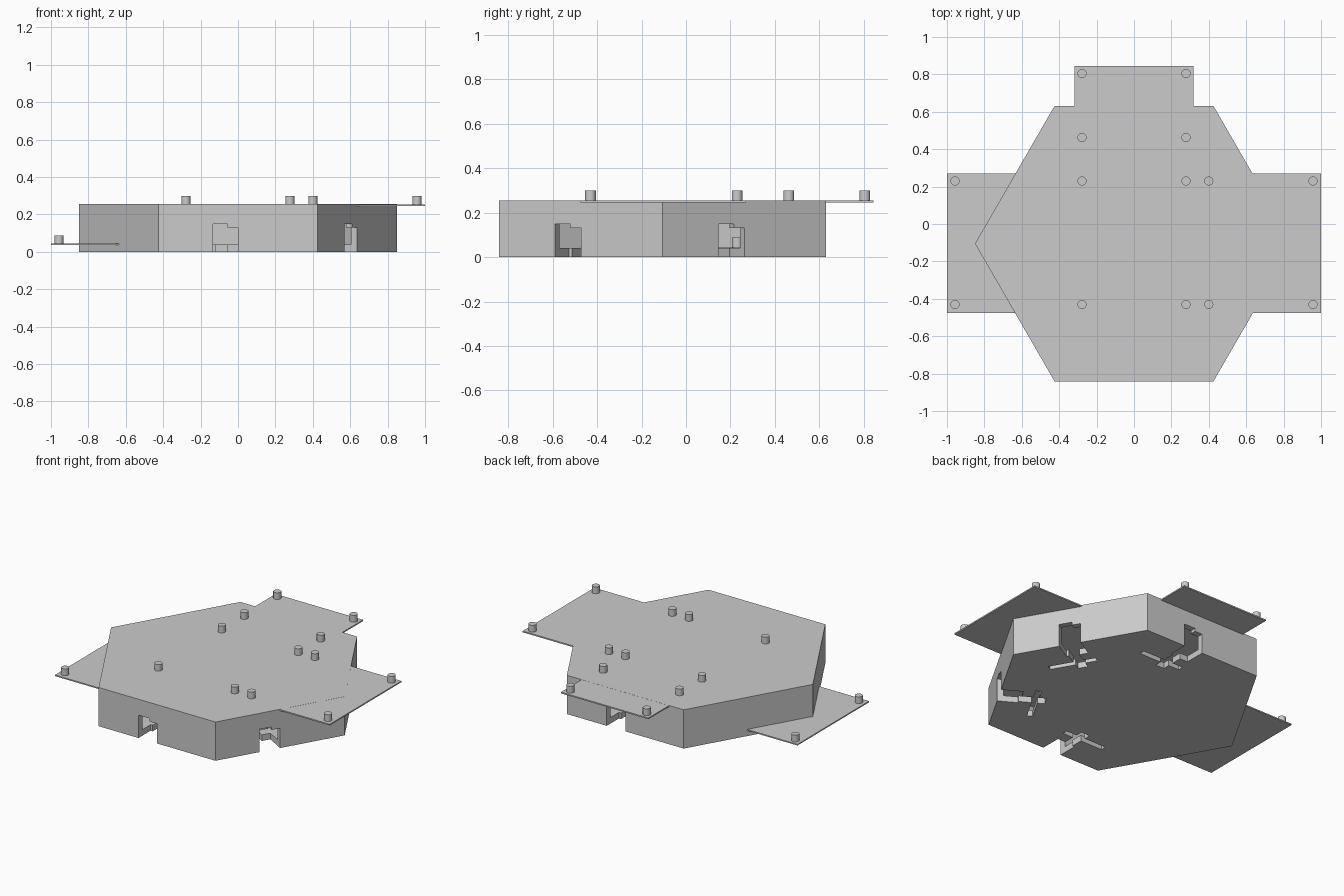
import bpy, bmesh, math
from mathutils import Matrix, Vector

cube = bpy.data.objects.get("Cube")
if cube:
    bpy.data.objects.remove(cube, do_unlink=True)

CENTRE = Vector((0, -0.105, 0))
RADIUS = 0.85
TOP = 0.255

grey = bpy.data.materials.new("light grey")
grey.use_nodes = True
grey.diffuse_color = (0.6, 0.6, 0.6, 1)
grey.node_tree.nodes["Principled BSDF"].inputs["Base Color"].default_value = (0.6, 0.6, 0.6, 1)


def add_object(name, bm):
    bmesh.ops.recalc_face_normals(bm, faces=bm.faces)
    mesh = bpy.data.meshes.new(name)
    bm.to_mesh(mesh)
    bm.free()
    mesh.materials.append(grey)
    obj = bpy.data.objects.new(name, mesh)
    bpy.context.collection.objects.link(obj)
    return obj


def box(name, x0, x1, y0, y1, z0, z1, frame=Matrix()):
    bm = bmesh.new()
    bmesh.ops.create_cube(bm, size=1)
    size = Matrix.Diagonal((x1 - x0, y1 - y0, z1 - z0, 1))
    middle = Matrix.Translation(((x0 + x1) / 2, (y0 + y1) / 2, (z0 + z1) / 2))
    bm.transform(frame @ middle @ size)
    return add_object(name, bm)


def prism(name, x, y, radius, z0, z1, sides):
    bm = bmesh.new()
    bmesh.ops.create_cone(bm, cap_ends=True, segments=sides, radius1=radius, radius2=radius,
                          depth=z1 - z0)
    # put a corner on the x axis
    angle = math.atan2(bm.verts[:][0].co.y, bm.verts[:][0].co.x)
    bm.transform(Matrix.Translation((x, y, (z0 + z1) / 2)) @ Matrix.Rotation(-angle, 4, 'Z'))
    return add_object(name, bm)


def cut(target, cutter):
    mod = target.modifiers.new("cut", 'BOOLEAN')
    mod.operation = 'DIFFERENCE'
    mod.solver = 'EXACT'
    mod.object = cutter
    with bpy.context.temp_override(object=target, active_object=target):
        bpy.ops.object.modifier_apply(modifier=mod.name)
    bpy.data.objects.remove(cutter, do_unlink=True)


# Hollow hexagonal housing with a round hole in its floor
body = prism("hexagonal_housing", 0, CENTRE.y, RADIUS, 0, TOP, 6)
cut(body, prism("cavity_cutter", 0, CENTRE.y, RADIUS - 0.045, 0.04, 0.22, 6))
cut(body, prism("floor_hole_cutter", 0, CENTRE.y, 0.17, -0.05, 0.1, 48))

# Doorway and cross-shaped floor slot on each side: radial range, sideways range, height
slots = [
    (0.6, 0.8, 0, 0.1, 0.13),
    (0.61, 0.81, 0.055, 0.135, 0.15),
    (0.45, 0.63, 0.057, 0.12, 0.1),
    (0.495, 0.53, -0.02, 0.28, 0.09),
]
for i in range(6):
    frame = Matrix.Translation(CENTRE) @ Matrix.Rotation(math.radians(30 + 60 * i), 4, 'Z')
    for r0, r1, t0, t1, height in slots:
        cut(body, box("slot_cutter", r0, r1, -t1, -t0, -0.05, height, frame))

# Thin plates that reach out from the housing
FRONT, BACK = -0.475, 0.27
box("left_plate", 0.36, 1, FRONT, BACK, TOP - 0.009, TOP - 0.0005)
box("right_low_plate", -1, -0.36, FRONT, BACK, 0.036, 0.044)
box("back_plate", -0.318, 0.318, 0.42, 0.845, TOP - 0.009, TOP - 0.0005)

# Pegs near the corners of each plate
peg_groups = {
    "centre_peg": ((-0.278, 0.278), (-0.43, 0.23), TOP),
    "left_peg": ((0.4, 0.957), (-0.43, 0.23), TOP),
    "back_peg": ((-0.278, 0.278), (0.463, 0.805), TOP),
    "right_low_peg": ((-0.957, -0.4), (-0.43, 0.23), 0.044),
}
for name, (xs, ys, base) in peg_groups.items():
    for x in xs:
        for y in ys:
            peg = prism(name, x, y, 0.024, base - 0.003, base + 0.044, 24)
            for face in peg.data.polygons:
                face.use_smooth = len(face.vertices) == 4
            for edge in peg.data.edges:
                a, b = (peg.data.vertices[v].co.z for v in edge.vertices)
                edge.use_edge_sharp = abs(a - b) < 0.001
